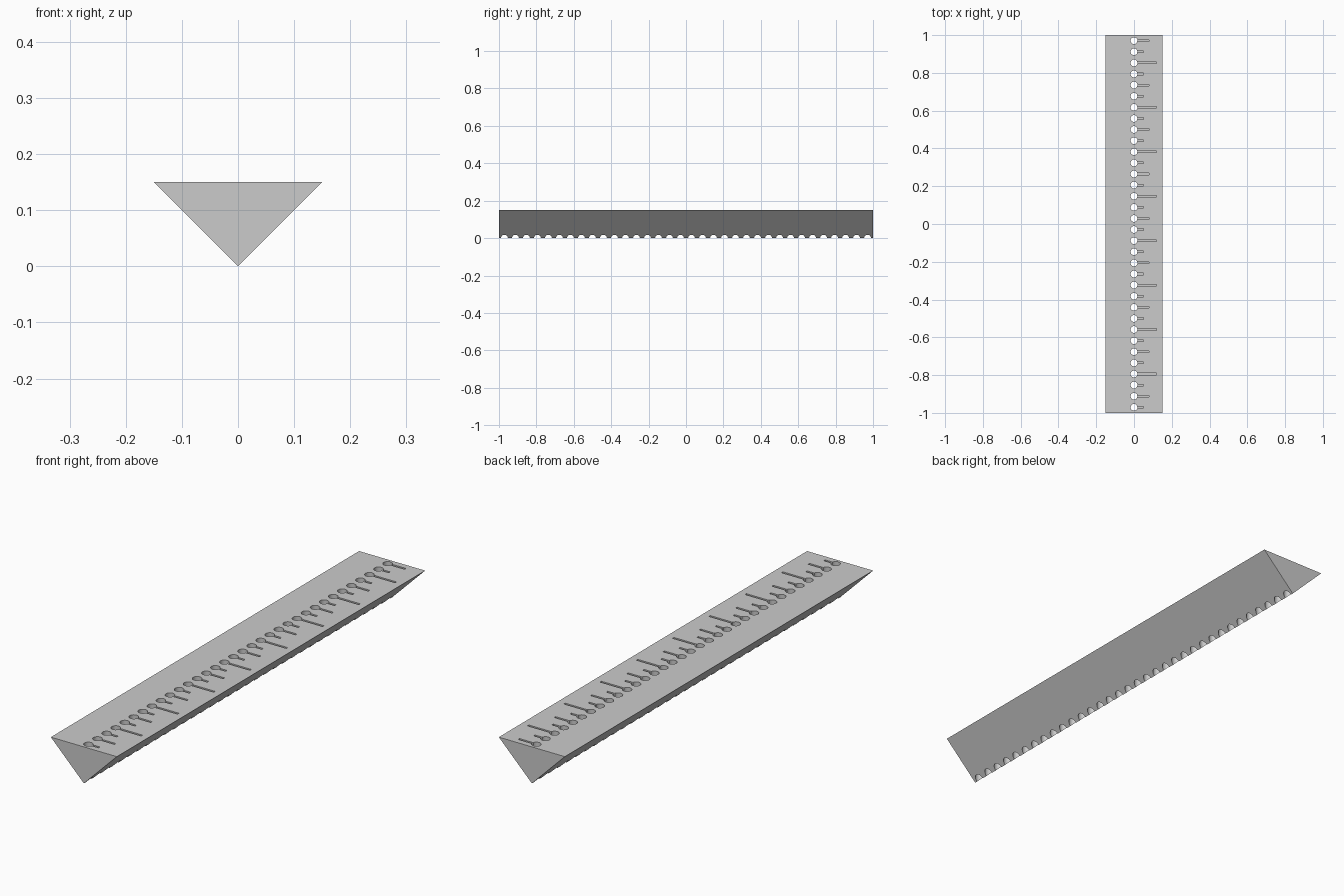
import bpy, bmesh
from mathutils import Matrix, Vector

if "Cube" in bpy.data.objects:
    bpy.data.objects.remove(bpy.data.objects["Cube"])

COUNT = 34
PITCH = 2 / COUNT
HOLE_R = 0.018
GROOVE_W, GROOVE_D = 0.009, 0.01
TOP = 0.15
MARK_ENDS = [0.08, 0.05, 0.12, 0.05]   # medium, short, long, short


def finish(bm, name):
    bmesh.ops.recalc_face_normals(bm, faces=bm.faces)
    mesh = bpy.data.meshes.new(name)
    bm.to_mesh(mesh)
    bm.free()
    obj = bpy.data.objects.new(name, mesh)
    bpy.context.collection.objects.link(obj)
    return obj


# Triangular bar: extruded V profile
bm = bmesh.new()
profile = [(-0.15, TOP), (0.15, TOP), (0, 0)]
face = bm.faces.new([bm.verts.new((x, -1, z)) for x, z in profile])
ext = bmesh.ops.extrude_face_region(bm, geom=[face])
bmesh.ops.translate(bm, vec=(0, 2, 0),
                    verts=[v for v in ext["geom"] if isinstance(v, bmesh.types.BMVert)])
bar = finish(bm, "triangular_ruler")

# Cutters: a row of through holes and a row of graduation grooves
holes, grooves = bmesh.new(), bmesh.new()
for i in range(COUNT):
    y = 1 - (i + 0.5) * PITCH
    bmesh.ops.create_cone(holes, cap_ends=True, segments=32, radius1=HOLE_R,
                          radius2=HOLE_R, depth=0.4,
                          matrix=Matrix.Translation((0, y, 0.1)))
    end = MARK_ENDS[i % 4]
    bmesh.ops.create_cube(grooves, size=1,
                          matrix=Matrix.Translation((end / 2, y, TOP))
                          @ Matrix.Diagonal((end, GROOVE_W, 2 * GROOVE_D, 1)))

cutters = [finish(holes, "hole_cutter"), finish(grooves, "groove_cutter")]
for cutter in cutters:
    cutter.hide_render = True
    mod = bar.modifiers.new(cutter.name, 'BOOLEAN')
    mod.operation = 'DIFFERENCE'
    mod.solver = 'EXACT'
    mod.object = cutter

# Bake the cuts and discard the cutters
bpy.context.view_layer.objects.active = bar
bar.select_set(True)
for cutter in cutters:
    bpy.ops.object.modifier_apply(modifier=cutter.name)
    bpy.data.objects.remove(cutter)
bpy.ops.object.shade_smooth_by_angle()
